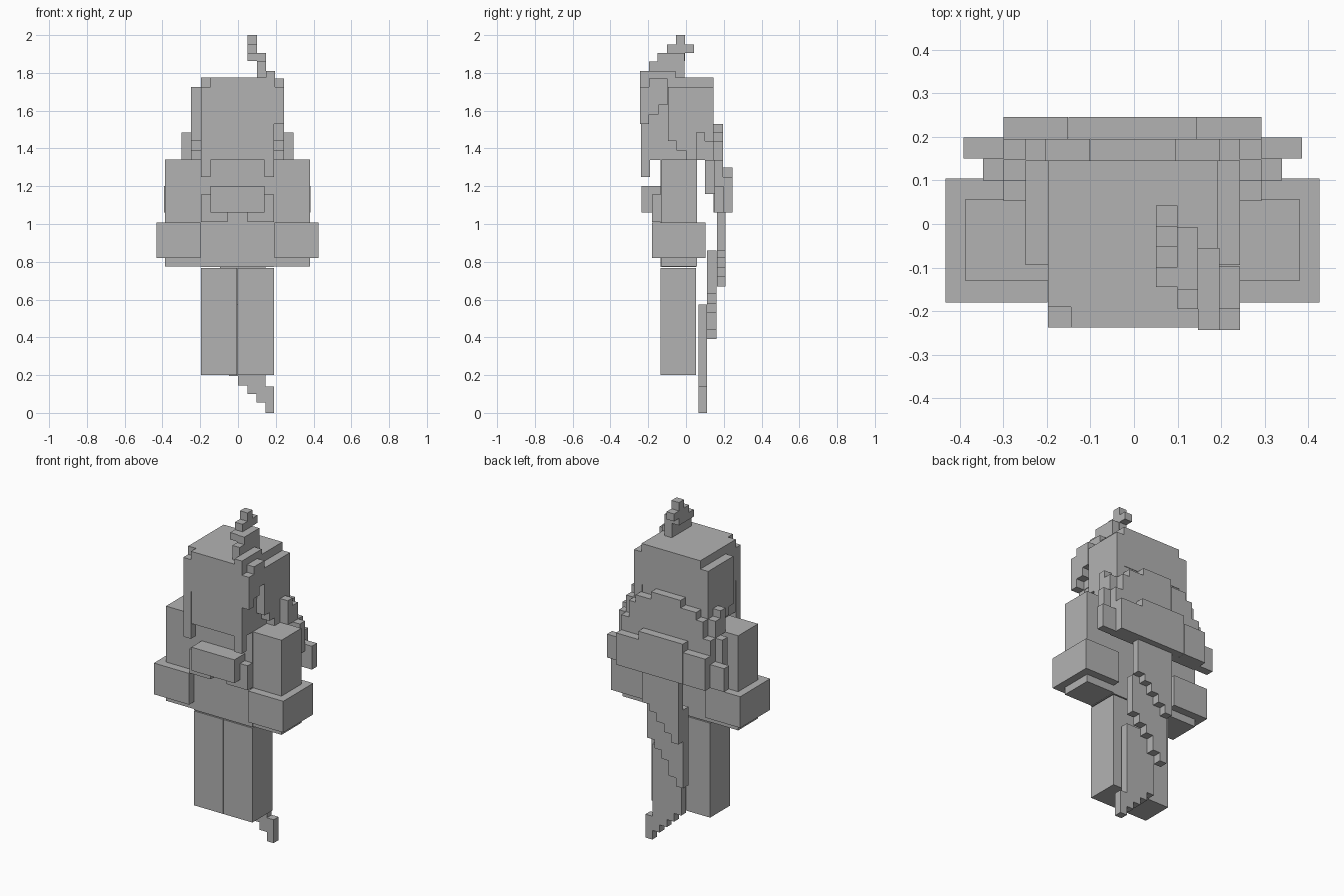
import bpy
import bmesh

U = 0.048  # one voxel

grey = bpy.data.materials.new("plain_grey")
grey.diffuse_color = (0.45, 0.45, 0.45, 1.0)


def part(name, boxes):
    """One object from boxes given as (x0, x1, y0, y1, z0, z1)."""
    bm = bmesh.new()
    for x0, x1, y0, y1, z0, z1 in boxes:
        vs = bmesh.ops.create_cube(bm, size=1.0)["verts"]
        for v in vs:
            v.co.x = x0 if v.co.x < 0 else x1
            v.co.y = y0 if v.co.y < 0 else y1
            v.co.z = z0 if v.co.z < 0 else z1
    me = bpy.data.meshes.new(name)
    bm.to_mesh(me)
    bm.free()
    me.materials.append(grey)
    ob = bpy.data.objects.new(name, me)
    bpy.context.collection.objects.link(ob)
    return ob


def both(boxes):
    """Boxes plus their mirror images about the body centre line."""
    c = -0.003
    return boxes + [(2 * c - b[1], 2 * c - b[0], *b[2:]) for b in boxes]


def stepped(x_start, dx, y0, y1, top, bottoms):
    """Columns side by side with a common top and stepped bottoms."""
    out = []
    for i, z in enumerate(bottoms):
        a, b = sorted((x_start + dx * i, x_start + dx * (i + 1)))
        out.append((a, b, y0, y1, z, top))
    return out


# Legs and torso
part("left_leg", [(-0.197, -0.004, -0.135, 0.053, 0.2, 0.766)])
part("right_leg", [(-0.002, 0.19, -0.135, 0.053, 0.2, 0.766)])
part("torso", [(-0.197, 0.19, -0.135, 0.053, 0.772, 1.34)])

# Sleeves and wide cuffs
part("sleeves", both([(0.19, 0.38, -0.131, 0.057, 0.775, 1.342)]))
part("cuffs", both([(0.192, 0.426, -0.18, 0.104, 0.82, 1.007)]))

# Chest folds and bow
part("chest_folds", both([(0.05, 0.19, -0.18, -0.135, 1.01, 1.157)])
     + [(-0.06, 0.055, -0.18, -0.135, 1.06, 1.157)])
part("chest_bow", [(-0.145, 0.14, -0.235, -0.13, 1.06, 1.2)])

# Head with the hair cap around it
part("head", [(-0.195, 0.188, -0.232, 0.143, 1.34, 1.72)])
part("hair_cap", [
    (-0.197, 0.192, -0.19, 0.146, 1.53, 1.775),
    (-0.145, 0.192, -0.237, -0.19, 1.534, 1.775),
    (-0.197, -0.145, -0.237, -0.19, 1.534, 1.725),
])
part("front_locks", both([(0.14, 0.191, -0.237, -0.19, 1.25, 1.54)]))

# Side hair with stepped lower edge
part("side_hair", both([
    (0.19, 0.243, -0.094, -0.05, 1.44, 1.725),
    (0.19, 0.243, -0.05, 0.0, 1.39, 1.725),
    (0.19, 0.243, 0.0, 0.146, 1.34, 1.725),
]))

# Swept fringe on one side, rising into a plume
part("side_fringe", [
    (0.19, 0.243, -0.243, -0.195, 1.53, 1.725),
    (0.19, 0.243, -0.195, -0.145, 1.58, 1.77),
    (0.19, 0.243, -0.145, -0.098, 1.63, 1.77),
])
part("plume", [
    (0.147, 0.196, -0.243, -0.055, 1.72, 1.81),
    (0.1, 0.147, -0.195, -0.008, 1.77, 1.86),
    (0.1, 0.147, -0.15, -0.008, 1.86, 1.905),
    (0.05, 0.1, -0.145, -0.005, 1.863, 1.905),
    (0.05, 0.1, -0.1, 0.042, 1.905, 1.95),
    (0.05, 0.1, -0.053, -0.005, 1.95, 2.0),
])

# Collar wrapping the back of the head and shoulders
part("collar_back", [
    (-0.1, 0.095, 0.146, 0.195, 1.06, 1.53),
] + both([
    (0.095, 0.197, 0.146, 0.195, 1.06, 1.485),
    (0.197, 0.243, 0.146, 0.195, 1.06, 1.44),
    (0.243, 0.293, 0.146, 0.195, 1.06, 1.34),
    (0.293, 0.385, 0.15, 0.198, 1.06, 1.2),
]))
part("collar_sides", both([
    (0.243, 0.293, 0.053, 0.1, 1.34, 1.485),
    (0.19, 0.293, 0.1, 0.148, 1.16, 1.44),
    (0.293, 0.34, 0.1, 0.15, 1.16, 1.34),
]))
part("cape", [(-0.15, 0.145, 0.195, 0.245, 1.06, 1.3)]
     + both([(0.145, 0.293, 0.195, 0.245, 1.06, 1.25)]))

# Long train falling in three offset layers
part("train_upper", stepped(0.145, -U, 0.163, 0.208, 1.07,
                            [0.86, 0.82, 0.77, 0.72, 0.67]))
part("train_middle", stepped(0.145, -U, 0.112, 0.162, 0.86,
                             [0.63, 0.58, 0.53, 0.44, 0.39]))
part("train_lower", stepped(0.145, -U, 0.066, 0.112, 0.575,
                            [0.055, 0.1, 0.145, 0.195])
     + [(0.145, 0.19, 0.066, 0.112, 0.0, 0.14)])
